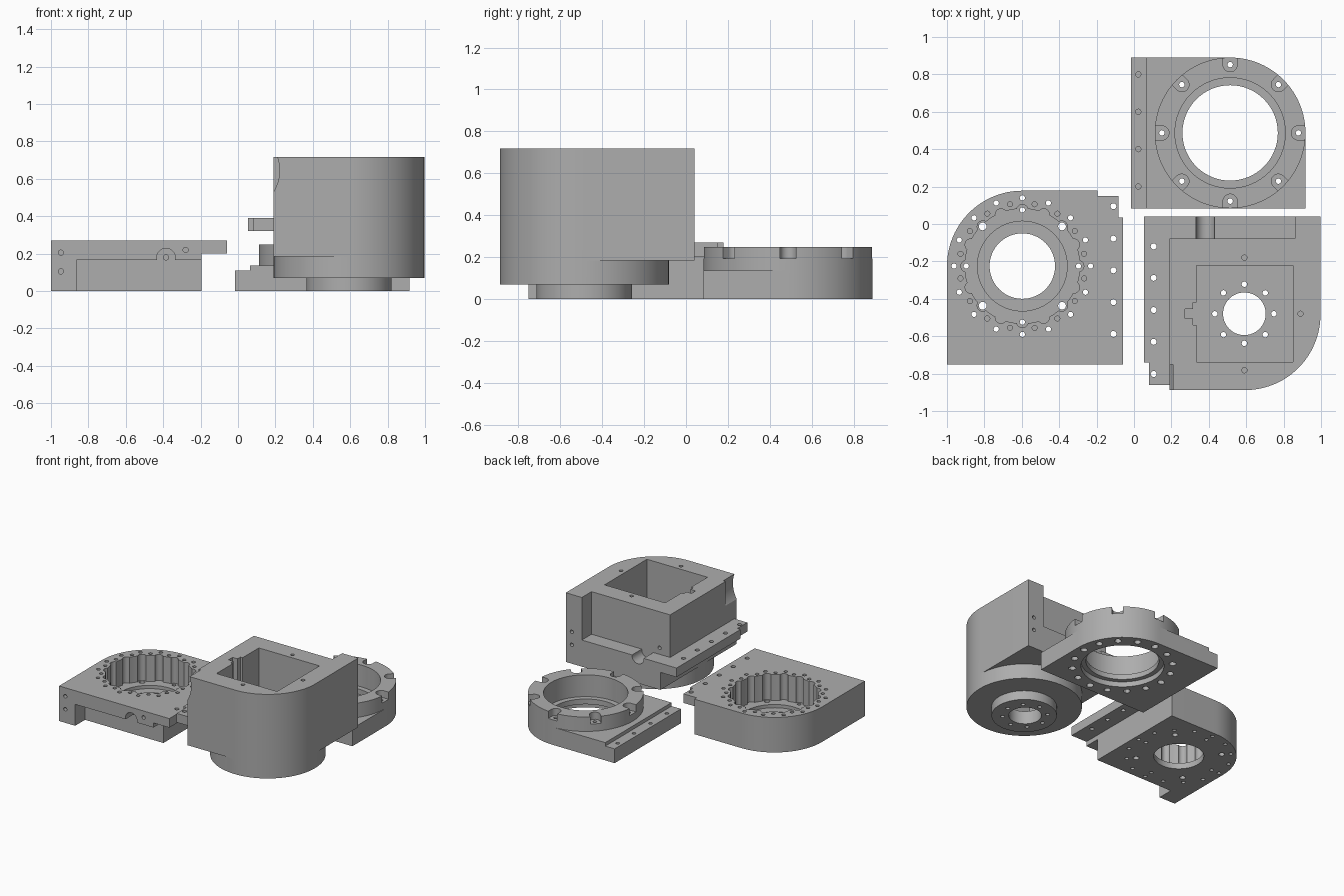
import bpy, bmesh, math
from mathutils import Matrix

if "Cube" in bpy.data.objects:
    bpy.data.objects.remove(bpy.data.objects["Cube"])

metal = bpy.data.materials.new("machined_grey")
metal.diffuse_color = (0.42, 0.42, 0.42, 1)
metal.use_nodes = True
metal.node_tree.nodes["Principled BSDF"].inputs["Base Color"].default_value = metal.diffuse_color


def arc(cx, cy, r, a0, a1, n=24):
    return [(cx + r * math.cos(math.radians(a0 + (a1 - a0) * i / n)),
             cy + r * math.sin(math.radians(a0 + (a1 - a0) * i / n))) for i in range(n + 1)]


def ring(cx, cy, r, n, start=0):
    """n points evenly spaced on a circle"""
    return [(cx + r * math.cos(math.radians(start) + 2 * math.pi * i / n),
             cy + r * math.sin(math.radians(start) + 2 * math.pi * i / n)) for i in range(n)]


def prism(pts, z0, z1):
    return ("z", pts, z0, z1)


def box(x0, x1, y0, y1, z0, z1):
    return prism([(x0, y0), (x1, y0), (x1, y1), (x0, y1)], z0, z1)


def cyl(x, y, r, z0, z1, n=64):
    return prism(ring(x, y, r, n), z0, z1)


def ycyl(x, z, r, y0, y1, n=32):
    """cylinder lying along y"""
    return ("y", ring(x, z, r, n), y0, y1)


def holes(centres, r, z0, z1, n=16):
    return [cyl(x, y, r, z0, z1, n) for x, y in centres]


def make(name, solids):
    bm = bmesh.new()
    for axis, pts, a, b in solids:
        lo = [bm.verts.new((p[0], p[1], a) if axis == "z" else (p[0], a, p[1])) for p in pts]
        hi = [bm.verts.new((p[0], p[1], b) if axis == "z" else (p[0], b, p[1])) for p in pts]
        bm.faces.new(lo)
        bm.faces.new(hi)
        for i in range(len(pts)):
            j = (i + 1) % len(pts)
            bm.faces.new((lo[i], lo[j], hi[j], hi[i]))
    bmesh.ops.recalc_face_normals(bm, faces=bm.faces)
    me = bpy.data.meshes.new(name)
    bm.to_mesh(me)
    bm.free()
    me.materials.append(metal)
    ob = bpy.data.objects.new(name, me)
    bpy.context.collection.objects.link(ob)
    return ob


def combine(ob, solids, op="DIFFERENCE"):
    """cut or add a set of solids that do not overlap each other"""
    tool = make("tool", solids)
    mod = ob.modifiers.new("bool", "BOOLEAN")
    mod.operation, mod.object, mod.solver = op, tool, "EXACT"
    bpy.context.view_layer.objects.active = ob
    bpy.ops.object.modifier_apply(modifier=mod.name)
    bpy.data.objects.remove(tool)


def finish(ob):
    bpy.ops.object.select_all(action="DESELECT")
    ob.select_set(True)
    bpy.context.view_layer.objects.active = ob
    bpy.ops.object.shade_smooth_by_angle(angle=math.radians(30))


# --- Gear plate: rounded block with side flange and scalloped pocket
cx, cy = -0.597, -0.225
gear = make("gear_plate", [prism(
    [(-1, -0.75), (-0.195, -0.75), (-0.195, 0.178)] + arc(cx, cy, 0.403, 90, 180), 0, 0.27)])
combine(gear, [prism([(-0.25, -0.75), (-0.06, -0.75), (-0.06, 0.035), (-0.083, 0.035),
                      (-0.083, 0.15), (-0.25, 0.15)], 0.2, 0.27)], "UNION")
# front relief and cable groove
combine(gear, [box(-0.863, -0.1, -0.8, -0.63, -0.1, 0.165)])
combine(gear, [ycyl(-0.385, 0.178, 0.05, -0.8, -0.63)])
# pocket, scallops, bearing seat and bore
combine(gear, [cyl(cx, cy, 0.307, 0.07, 0.4, 96)])
combine(gear, holes(ring(cx, cy, 0.298, 16), 0.031, 0.07, 0.4, 20))
combine(gear, [cyl(cx, cy, 0.24, 0.045, 0.2)])
combine(gear, [cyl(cx, cy, 0.175, -0.1, 0.2)])
# screw holes
combine(gear, holes(ring(cx, cy, 0.365, 16), 0.014, -0.1, 0.4)
        + holes(ring(cx, cy, 0.337, 16, 11.25), 0.0135, 0.1, 0.4)
        + holes(ring(cx, cy, 0.30, 4), 0.014, -0.1, 0.2)
        + holes(ring(cx, cy, 0.30, 4, 45), 0.021, -0.1, 0.2)
        + holes([(-0.11, y) for y in (0.095, -0.078, -0.248, -0.418, -0.588)], 0.016, 0.1, 0.4))
combine(gear, [ycyl(x, z, 0.014, -0.8, y, 16) for x, z, y in
               ((-0.947, 0.205, -0.68), (-0.947, 0.105, -0.68),
                (-0.28, 0.22, -0.68), (-0.385, 0.18, -0.58))])
finish(gear)

# --- Motor housing: tall block on a round foot with a square well
cx, cy = 0.594, -0.485
house = make("motor_housing", [prism(
    [(0.19, 0.04), (0.19, -0.888)] + arc(cx, cy, 0.403, -90, 0) + [(0.997, 0.04)], 0.185, 0.718)])
combine(house, [cyl(cx, cy, 0.403, 0.07, 0.3, 96)], "UNION")
combine(house, [cyl(cx, cy, 0.228, 0, 0.12)], "UNION")
combine(house, [prism([(0.25, 0.04), (0.053, 0.04), (0.053, -0.74), (0.08, -0.74),
                       (0.08, -0.86), (0.25, -0.86)], 0.32, 0.39)], "UNION")
# rear relief with cable groove
combine(house, [box(0.0, 0.86, -0.078, 0.1, 0.39, 0.9)])
combine(house, [ycyl(0.382, 0.385, 0.05, -0.078, 0.1)])
# front corner scoop
combine(house, [ycyl(0.0, 0.645, 0.222, -0.95, -0.752, 64)])
# square well with key slot and shaft bore
combine(house, [prism([(0.333, -0.738), (0.85, -0.738), (0.85, -0.222), (0.333, -0.222),
                       (0.333, -0.42), (0.315, -0.42), (0.315, -0.455), (0.272, -0.455),
                       (0.272, -0.505), (0.315, -0.505), (0.315, -0.54), (0.333, -0.54)],
                      0.1, 0.9)])
combine(house, [cyl(0.59, -0.48, 0.114, -0.1, 0.3)])
# screw holes
combine(house, holes(ring(0.59, -0.48, 0.158, 8), 0.0145, -0.1, 0.2)
        + holes([(0.59, -0.18), (0.59, -0.782), (0.89, -0.48)], 0.014, 0.6, 0.9)
        + holes([(0.105, y) for y in (-0.12, -0.288, -0.46, -0.63, -0.802)], 0.016, 0.2, 0.5))
combine(house, [ycyl(x, z, 0.014, y, 0.1, 16) for x, z, y in
                ((0.945, 0.43, -0.03), (0.945, 0.33, -0.03), (0.28, 0.44, -0.13))])
finish(house)

# --- Flange base: stepped plate carrying a notched bearing ring
cx, cy = 0.514, 0.487
base = make("flange_base", [prism(
    [(-0.015, 0.083), (0.917, 0.083)] + arc(cx, cy, 0.403, 0, 90) + [(-0.015, 0.89)], 0, 0.137)])
combine(base, [box(-0.1, 0.065, 0, 1, 0.11, 0.3)])
combine(base, [cyl(cx, cy, 0.403, 0.1, 0.248, 96)], "UNION")
# bearing seats above and below a narrow lip
combine(base, [cyl(cx, cy, 0.295, 0.08, 0.4)])
combine(base, [cyl(cx, cy, 0.29, -0.1, 0.04)])
combine(base, [cyl(cx, cy, 0.255, -0.1, 0.3)])
# open slots for the ring screws
for i in range(8):
    a = math.pi * i / 4
    rot = Matrix.Rotation(a, 2)
    outline = arc(0.365, 0, 0.038, 90, 270, 12) + [(0.46, -0.038), (0.46, 0.038)]
    pts = [(cx + x * math.cos(a) - y * math.sin(a), cy + x * math.sin(a) + y * math.cos(a))
           for x, y in outline]
    combine(base, [prism(pts, 0.193, 0.4)])
# screw holes
combine(base, holes(ring(cx, cy, 0.365, 8), 0.0145, -0.1, 0.3)
        + holes([(0.023, y) for y in (0.2, 0.4, 0.6, 0.8)], 0.014, 0.05, 0.3))
combine(base, holes(ring(cx, cy, 0.35, 16), 0.024, -0.1, 0.03))
finish(base)
